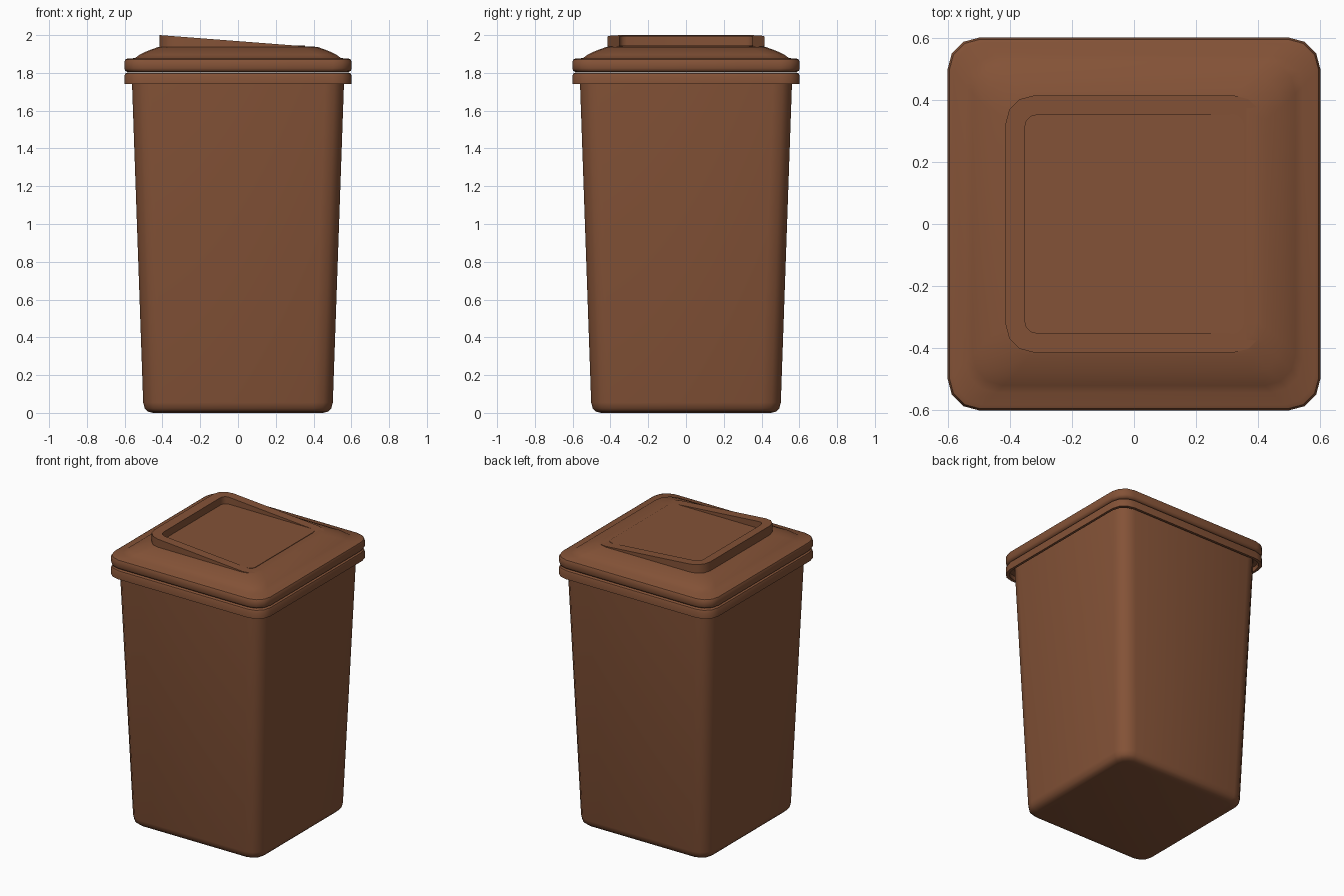
import bpy, bmesh, math

if "Cube" in bpy.data.objects:
    bpy.data.objects.remove(bpy.data.objects["Cube"])

mat = bpy.data.materials.new("brown_plastic")
mat.diffuse_color = (0.23, 0.085, 0.038, 1)
mat.use_nodes = True
mat.node_tree.nodes["Principled BSDF"].inputs["Base Color"].default_value = mat.diffuse_color


def rounded_square(half, radius, seg=3):
    """Corner-rounded square as a list of (x, y)."""
    pts = []
    c = half - radius
    for q in range(4):
        cx = c * (1 if q in (0, 3) else -1)
        cy = c * (1 if q < 2 else -1)
        for i in range(seg + 1):
            a = math.pi / 2 * (q + i / seg)
            pts.append((cx + radius * math.cos(a), cy + radius * math.sin(a)))
    return pts


def bridge(bm, a, b):
    n = len(a)
    for i in range(n):
        j = (i + 1) % n
        bm.faces.new((a[i], a[j], b[j], b[i]))


def finish(name, bm, angle=40):
    bmesh.ops.recalc_face_normals(bm, faces=bm.faces)
    mesh = bpy.data.meshes.new(name)
    bm.to_mesh(mesh)
    bm.free()
    ob = bpy.data.objects.new(name, mesh)
    bpy.context.collection.objects.link(ob)
    mesh.materials.append(mat)
    bpy.ops.object.select_all(action='DESELECT')
    ob.select_set(True)
    bpy.context.view_layer.objects.active = ob
    bpy.ops.object.shade_smooth_by_angle(angle=math.radians(angle))
    return ob


def loft(name, profile):
    """Stack rounded squares (half width, z, corner radius); cap both ends."""
    bm = bmesh.new()
    loops = [[bm.verts.new((x, y, z)) for x, y in rounded_square(h, r)]
             for h, z, r in profile]
    for a, b in zip(loops, loops[1:]):
        bridge(bm, a, b)
    bm.faces.new(loops[0])
    bm.faces.new(loops[-1])
    return finish(name, bm)


# Tapered hollow bin with a turned-down rim
loft("bin_body", [
    (0.450, 0.000, 0.07), (0.475, 0.006, 0.08), (0.494, 0.024, 0.09),
    (0.502, 0.055, 0.10), (0.562, 1.770, 0.10), (0.585, 1.770, 0.10),
    (0.585, 1.740, 0.10), (0.602, 1.740, 0.10), (0.602, 1.780, 0.10),
    (0.597, 1.796, 0.10), (0.585, 1.803, 0.10), (0.545, 1.803, 0.09),
    (0.485, 0.050, 0.09)])

# Lid: rounded rim band rising to a shallow dome
loft("lid", [
    (0.540, 1.804, 0.09), (0.585, 1.804, 0.10), (0.597, 1.811, 0.10),
    (0.602, 1.824, 0.10), (0.602, 1.857, 0.10), (0.597, 1.870, 0.10),
    (0.585, 1.876, 0.10), (0.545, 1.878, 0.10), (0.522, 1.896, 0.10),
    (0.480, 1.916, 0.10), (0.425, 1.936, 0.09), (0.395, 1.940, 0.08)])


# Sloping raised frame that sinks into the lid toward +x
def slope(x):
    return 2.0 - 0.077 * (x + 0.415)


bm = bmesh.new()
outer = rounded_square(0.415, 0.09)
inner = rounded_square(0.353, 0.04)
rings = [
    [bm.verts.new((x, y, 1.915)) for x, y in outer],
    [bm.verts.new((x, y, slope(x))) for x, y in outer],
    [bm.verts.new((x, y, slope(x))) for x, y in inner],
    [bm.verts.new((x, y, 1.915)) for x, y in inner],
]
for k in range(4):
    bridge(bm, rings[k], rings[(k + 1) % 4])
finish("lid_frame", bm)

# Recessed panel inside the frame
loft("lid_panel", [(0.356, 1.925, 0.04), (0.356, 1.944, 0.04)])
